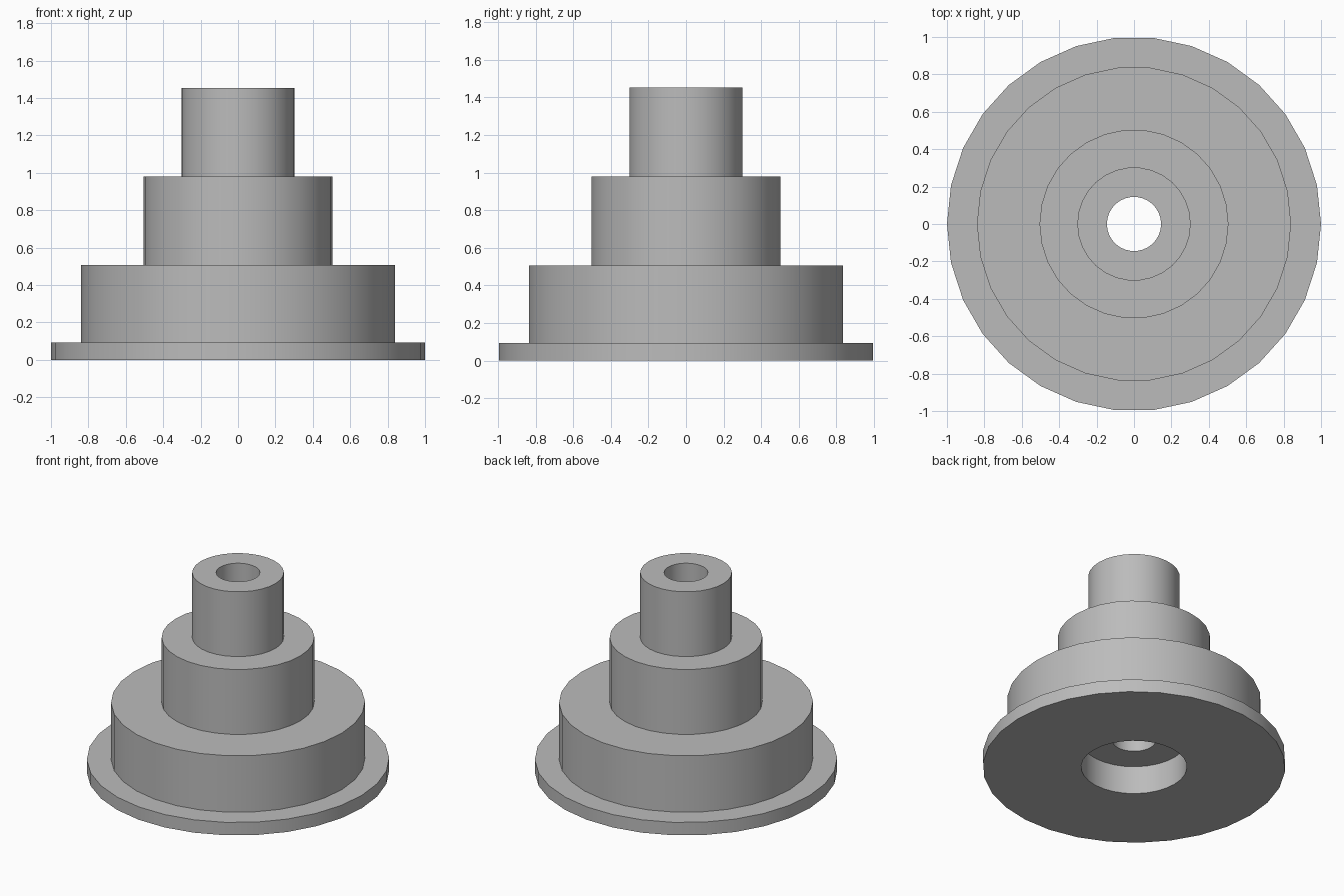
import bpy, bmesh
from math import cos, sin, tau, radians

cube = bpy.data.objects.get("Cube")
if cube:
    bpy.data.objects.remove(cube, do_unlink=True)

SIDES = 30

# Plain grey material
grey = bpy.data.materials.new("plain_grey")
grey.use_nodes = True
colour = (0.5, 0.5, 0.5, 1)
grey.diffuse_color = colour
grey.node_tree.nodes["Principled BSDF"].inputs["Base Color"].default_value = colour


def lathe(name, profile):
    """Spin a closed (radius, height) profile around the z axis."""
    bm = bmesh.new()
    rings = [[bm.verts.new((r * cos(tau * i / SIDES), r * sin(tau * i / SIDES), z))
              for i in range(SIDES)] for r, z in profile]
    for k, ring in enumerate(rings):
        above = rings[(k + 1) % len(rings)]
        for i in range(SIDES):
            j = (i + 1) % SIDES
            bm.faces.new((ring[i], ring[j], above[j], above[i]))
    bmesh.ops.recalc_face_normals(bm, faces=bm.faces)
    mesh = bpy.data.meshes.new(name)
    bm.to_mesh(mesh)
    bm.free()
    mesh.materials.append(grey)
    obj = bpy.data.objects.new(name, mesh)
    bpy.context.collection.objects.link(obj)
    return obj


# Outer steps from flange to neck: radius and top height
steps = [(1.0, 0.094), (0.84, 0.506), (0.505, 0.98), (0.303, 1.453)]
profile = []
floor = 0
for radius, top in steps:
    profile += [(radius, floor), (radius, top)]
    floor = top

# Through bore, widening into a counterbore underneath
bore, counterbore, counterbore_depth = 0.145, 0.35, 0.205
profile += [(bore, floor), (bore, counterbore_depth),
            (counterbore, counterbore_depth), (counterbore, 0)]

hub = lathe("stepped_hub", profile)
bpy.ops.object.select_all(action="DESELECT")
hub.select_set(True)
bpy.context.view_layer.objects.active = hub
bpy.ops.object.shade_smooth_by_angle(angle=radians(30))
